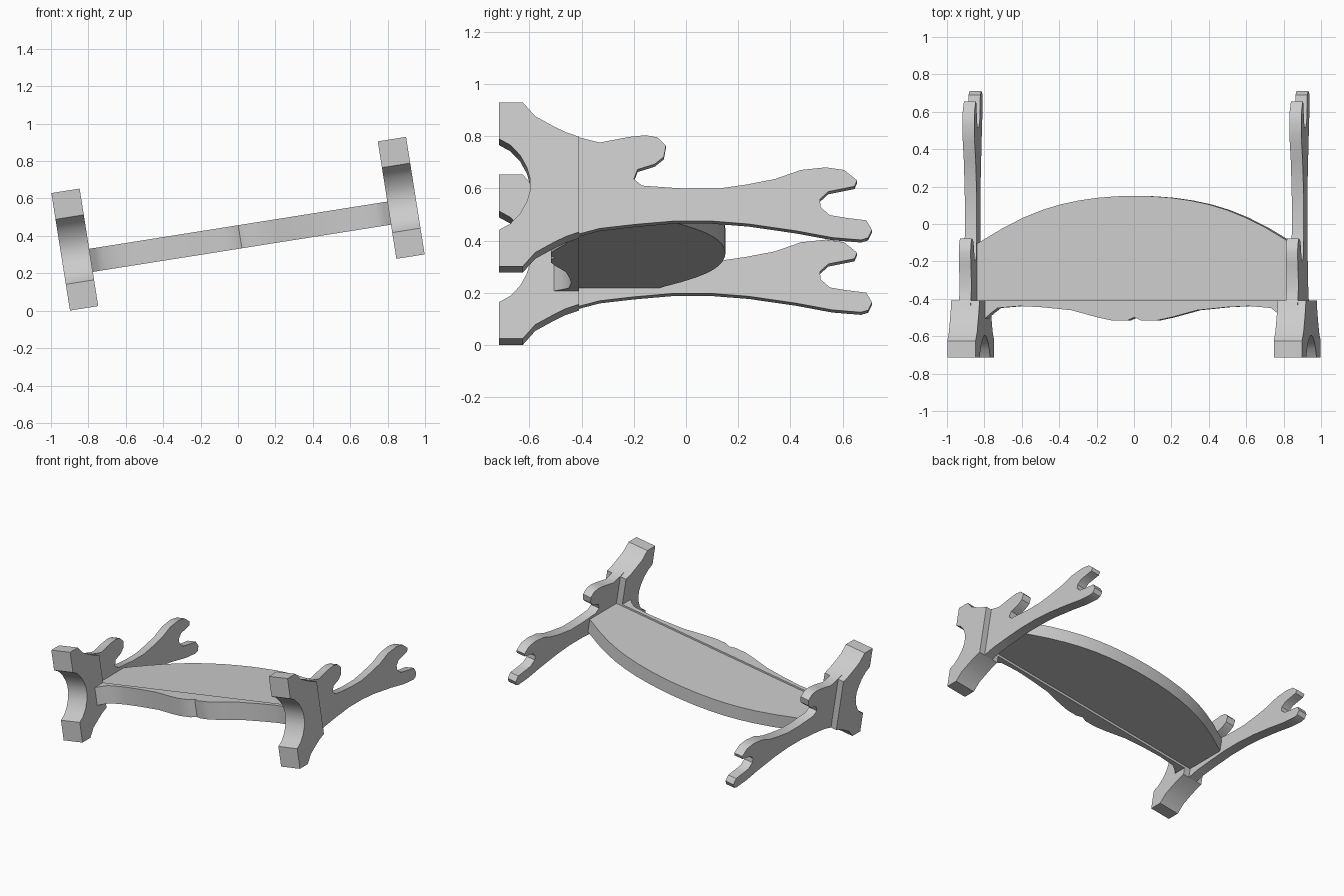
import bpy, bmesh, math
from mathutils import Matrix, Vector

if "Cube" in bpy.data.objects:
    bpy.data.objects.remove(bpy.data.objects["Cube"])

# whole stand leans sideways by 9 degrees
TILT = Matrix.Translation((0, 0, 0.465)) @ Matrix.Rotation(math.radians(-9), 4, 'Y')


def prism(name, pts, lo, hi, axis, angle=35):
    """Extrude a closed 2D profile along X (pts = y,z) or Z (pts = x,y)."""
    bm = bmesh.new()

    def place(p, h):
        return TILT @ Vector((h, p[0], p[1]) if axis == 'X' else (p[0], p[1], h))

    a = [bm.verts.new(place(p, lo)) for p in pts]
    b = [bm.verts.new(place(p, hi)) for p in pts]
    bm.faces.new(a[::-1])
    bm.faces.new(b)
    n = len(pts)
    for i in range(n):
        j = (i + 1) % n
        bm.faces.new((a[i], a[j], b[j], b[i]))
    bmesh.ops.recalc_face_normals(bm, faces=bm.faces)
    me = bpy.data.meshes.new(name)
    bm.to_mesh(me)
    bm.free()
    ob = bpy.data.objects.new(name, me)
    bpy.context.collection.objects.link(ob)
    bpy.ops.object.select_all(action='DESELECT')
    ob.select_set(True)
    bpy.context.view_layer.objects.active = ob
    bpy.ops.object.shade_smooth_by_angle(angle=math.radians(angle))
    return ob


def mirror_u(half):
    """Mirror a half outline (ending on x = 0) to the other side."""
    return half + [(-x, y) for x, y in half[-2::-1]]


# post: upper half of the profile, mirrored downwards
post_half = [(-.597, .024), (-.609, .065), (-.635, .113), (-.672, .152), (-.715, .176),
             (-.715, .318), (-.625, .318), (-.577, .264), (-.51, .227), (-.46, .202), (-.41, .185)]
post = post_half + [(y, -z) for y, z in reversed(post_half)]

# arm: forked tip and short upper prong (y, height seen on the outer face)
arm_raw = [(-.45, .81), (-.41, .795), (-.33, .775), (-.22, .796), (-.155, .803), (-.11, .795),
           (-.077, .763), (-.085, .72), (-.12, .692), (-.185, .672), (-.2, .635), (-.168, .61),
           (0, .598), (.12, .598), (.23, .614), (.34, .635), (.44, .67), (.535, .68), (.605, .67),
           (.655, .63), (.645, .607), (.61, .6), (.545, .587), (.513, .558), (.515, .528),
           (.55, .497), (.61, .487), (.69, .477), (.712, .44), (.697, .41), (.67, .402),
           (.56, .411), (.42, .437), (.24, .463), (.1, .474), (-.05, .474), (-.2, .461),
           (-.33, .446), (-.41, .425), (-.45, .42)]
arm = [(y, (z - .608) / .988) for y, z in arm_raw]

for side, s in (("left", -1), ("right", 1)):
    prism(side + "_post", post, *sorted((s * .807, s * .96)), 'X')
    prism(side + "_arm", arm, *sorted((s * .853, s * .917)), 'X')

# bowed shelf between the arms
shelf = mirror_u([(-.853, -.41), (-.853, -.105), (-.71, -.02), (-.6, .035), (-.5, .075),
                  (-.4, .105), (-.3, .126), (-.2, .14), (-.1, .148), (0, .151)])
prism("shelf", shelf, -.115, -.02, 'Z')

# scalloped front apron
apron = mirror_u([(-.807, -.41), (-.807, -.505), (-.78, -.48), (-.74, -.449), (-.62, -.439),
                  (-.5, -.445), (-.34, -.461), (-.2, -.499), (-.12, -.516), (-.04, -.517), (0, -.499)])
prism("apron", apron, -.133, -.008, 'Z')
